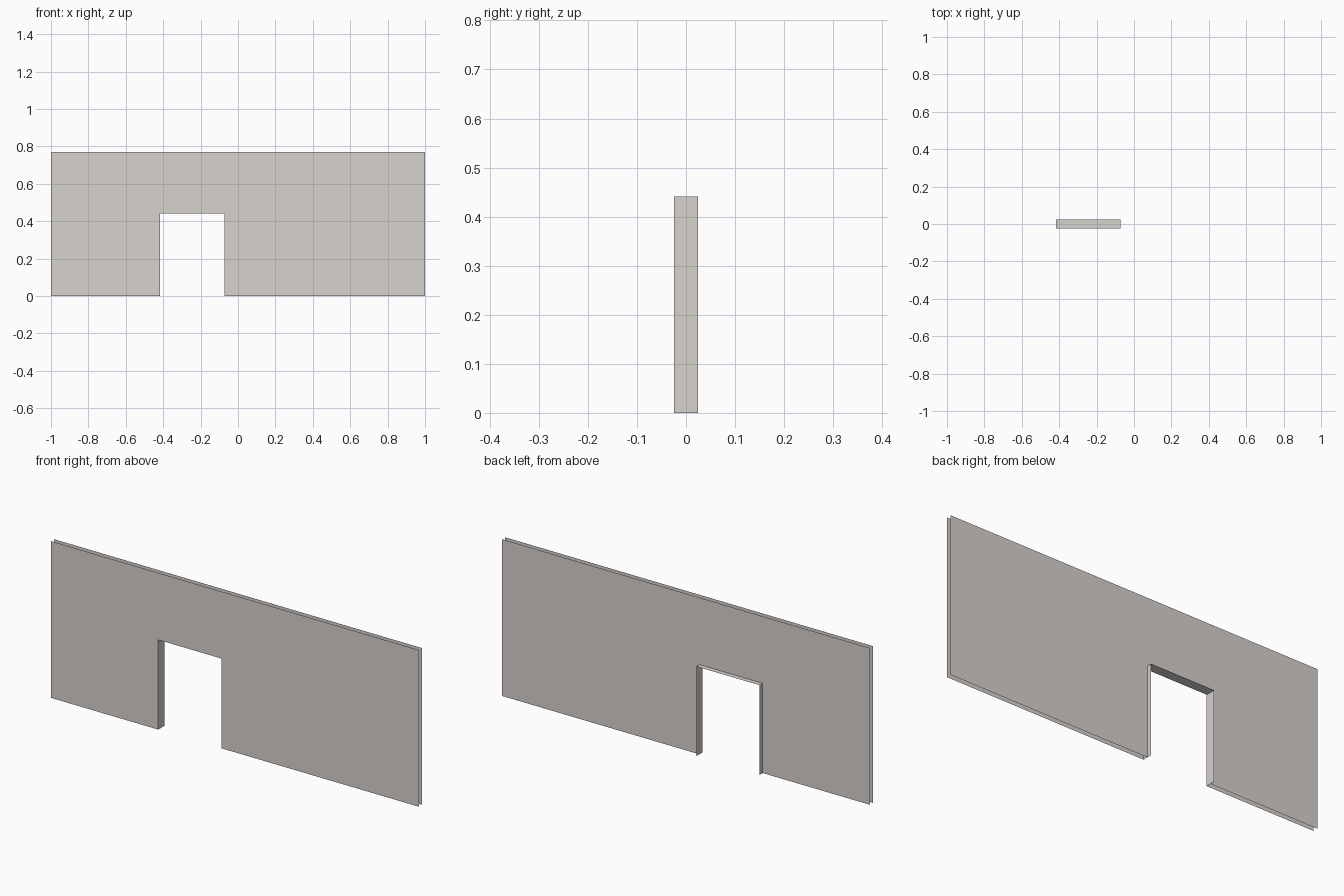
import bpy

if "Cube" in bpy.data.objects:
    bpy.data.objects.remove(bpy.data.objects["Cube"])

# Wall dimensions
W, H, T = 1.0, 0.77, 0.0245            # half width, height, half depth of reveal
X0, X1, Z1 = -0.417, -0.073, 0.441     # door opening

plaster = bpy.data.materials.new("pale_warm_grey_plaster")
plaster.diffuse_color = (0.68, 0.645, 0.615, 1)
plaster.use_nodes = True
plaster.node_tree.nodes["Principled BSDF"].inputs["Base Color"].default_value = plaster.diffuse_color


def part(name, verts, faces):
    mesh = bpy.data.meshes.new(name)
    mesh.from_pydata(verts, [], faces)
    mesh.materials.append(plaster)
    obj = bpy.data.objects.new(name, mesh)
    bpy.context.collection.objects.link(obj)
    return obj


# Wall skins: one outline running around the doorway, open at the outer rim
outline = [(-W, 0), (X0, 0), (X0, Z1), (X1, Z1), (X1, 0), (W, 0), (W, H), (-W, H)]
for name, y, flip in (("front_wall_skin", -T, False), ("back_wall_skin", 0, True)):
    order = list(range(len(outline)))
    if flip:
        order.reverse()
    part(name, [(x, y, z) for x, z in outline], [order])

# Doorway reveal: two jambs and the lintel, projecting past the back skin
path = outline[1:5]
verts = [(x, y, z) for x, z in path for y in (-T, T)]
part("doorway_reveal", verts, [(2 * i, 2 * i + 1, 2 * i + 3, 2 * i + 2) for i in range(3)])
